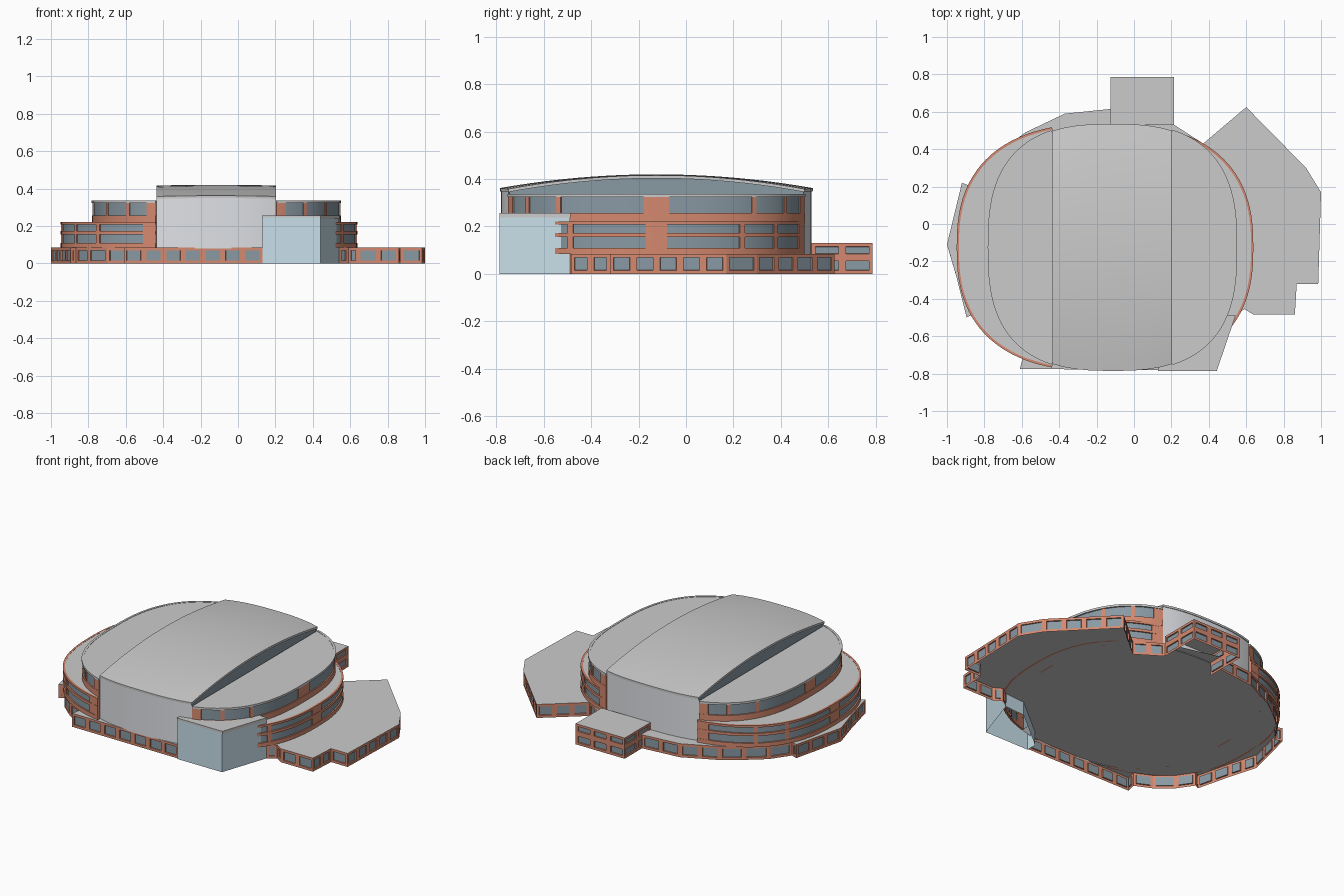
import bpy, bmesh
from math import cos, sin, asin, acos, pi, hypot, copysign

if "Cube" in bpy.data.objects:
    bpy.data.objects.remove(bpy.data.objects["Cube"])


def mat(name, *rgb):
    m = bpy.data.materials.new(name)
    m.diffuse_color = (*rgb, 1)
    m.use_nodes = True
    m.node_tree.nodes["Principled BSDF"].inputs["Base Color"].default_value = m.diffuse_color
    return m


BRICK = mat("brick", 0.66, 0.25, 0.16)
GLASS = mat("dark_glass", 0.25, 0.32, 0.37)
PALE = mat("pale_glass", 0.58, 0.74, 0.82)
METAL = mat("metal_cladding", 0.74, 0.76, 0.79)
ROOF = mat("roof_grey", 0.8, 0.8, 0.8)


def finish(name, bm, *mats):
    me = bpy.data.meshes.new(name)
    bm.normal_update()
    bm.to_mesh(me)
    bm.free()
    for m in mats:
        me.materials.append(m)
    ob = bpy.data.objects.new(name, me)
    bpy.context.collection.objects.link(ob)
    return ob


def face(bm, pts, mi=0):
    f = bm.faces.new([bm.verts.new(p) for p in pts])
    f.material_index = mi
    return f


def shell(name, pts, z0, z1, wall):
    """Open-bottomed prism with grey top."""
    bm = bmesh.new()
    face(bm, [(x, y, z1) for x, y in pts], 1)
    for (ax, ay), (bx, by) in zip(pts, pts[1:] + pts[:1]):
        face(bm, [(ax, ay, z0), (bx, by, z0), (bx, by, z1), (ax, ay, z1)])
    bmesh.ops.remove_doubles(bm, verts=bm.verts, dist=1e-5)
    return finish(name, bm, wall, ROOF)


def windowed(name, pts, rows, skip=()):
    """Open-bottomed brick block with recessed windows on every wall."""
    bm = bmesh.new()
    quads = []
    for i, (a, b) in enumerate(zip(pts, pts[1:] + pts[:1])):
        if i in skip:
            continue
        n = max(1, round(hypot(b[0] - a[0], b[1] - a[1]) / 0.105))
        P = [(a[0] + (b[0] - a[0]) * k / n, a[1] + (b[1] - a[1]) * k / n) for k in range(n + 1)]
        for p, q in zip(P, P[1:]):
            for z0, z1 in zip(rows, rows[1:]):
                quads.append(face(bm, [(*p, z0), (*q, z0), (*q, z1), (*p, z1)]))
    bm.normal_update()
    bmesh.ops.inset_individual(bm, faces=quads, thickness=0.015, depth=0, use_even_offset=True)
    bmesh.ops.inset_individual(bm, faces=quads, thickness=0.001, depth=-0.007, use_even_offset=True)
    for f in quads:
        f.material_index = 1
    face(bm, [(x, y, rows[-1]) for x, y in pts], 2)
    return finish(name, bm, BRICK, GLASS, ROOF)


# Rounded-oval outlines: centre x, half width, exponent
CY, B = -0.125, 0.655
DRUM, TIER = (-0.115, 0.658, 2.7), (-0.155, 0.785, 2.5)
XL, XR = -0.437, 0.203


def oval(s, t, o=0.0):
    cx, a, n = s
    c, d = cos(t), sin(t)
    return (cx + (a + o) * copysign(abs(c) ** (2 / n), c),
            CY + (B + o) * copysign(abs(d) ** (2 / n), d))


def limits(s, side):
    cx, a, n = s
    edge = XR - cx if side > 0 else cx - XL
    t = acos((edge / a) ** (n / 2))
    return (0 if side > 0 else pi), t


def arc(t0, t1, n):
    return [t0 + (t1 - t0) * i / n for i in range(n + 1)]


def band(bm, s, t0, t1, z0, z1, o, n):
    """Curved bar standing proud of an oval wall."""
    rings = []
    for t in arc(t0, t1, n):
        i, u = oval(s, t, -0.004), oval(s, t, o)
        rings.append([bm.verts.new((*p, z)) for p, z in ((i, z0), (u, z0), (u, z1), (i, z1))])
    for a, b in zip(rings, rings[1:]):
        for k in range(4):
            bm.faces.new((a[k], b[k], b[k - 3], a[k - 3]))
    bm.faces.new(rings[0])
    bm.faces.new(rings[-1][::-1])


def storey(name, s, side, z0, z1, bands, posts, proud):
    """Glazed crescent with brick bands, posts and a grey rim."""
    mid, T = limits(s, side)
    shell(name + "_glazing", [oval(s, t) for t in arc(mid - T, mid + T, 40)], z0, z1, GLASS)
    bm = bmesh.new()
    for a, b in bands:
        band(bm, s, mid - T, mid + T, a, b, proud, 40)
    for dy in posts:
        t = asin((dy / B) ** (s[2] / 2))
        for sg in ((1, -1) if dy else (1,)):
            w = 0.035 if dy == 0 else 0.02
            band(bm, s, mid + sg * t - w, mid + sg * t + w, z0, z1 - 0.004, proud * 0.7, 3)
    for sg in (-1, 1):
        band(bm, s, mid + sg * (T - 0.09), mid + sg * T, z0, z1 - 0.004, proud * 0.8, 4)
    bmesh.ops.recalc_face_normals(bm, faces=bm.faces)
    finish(name + "_brickwork", bm, BRICK)


for side, label in ((1, "right"), (-1, "left")):
    storey(label + "_gallery", TIER, side, 0.085, 0.22,
           [(0.085, 0.11), (0.155, 0.172), (0.208, 0.221)], (0, 0.36, 0.5), 0.008)
    storey(label + "_drum", DRUM, side, 0.085, 0.335, [(0.215, 0.257)], (0, 0.41, 0.54), 0.007)
    mid, T = limits(DRUM, side)
    bm = bmesh.new()
    band(bm, DRUM, mid - T, mid + T, 0.324, 0.337, 0.009, 40)
    bmesh.ops.recalc_face_normals(bm, faces=bm.faces)
    finish(label + "_drum_rim", bm, ROOF)


# Arched central roof strip
def half_y(x):
    cx, a, n = DRUM
    return B * (1 - abs((x - cx) / a) ** n) ** (1 / n)


def roof_z(x, v):
    u = (x + 0.117) / 0.32
    return 0.358 + 0.058 * (1 - v * v) + 0.004 * (1 - u * u)


XS = [XL + (XR - XL) * i / 10 for i in range(11)]
VS = [-1 + i / 10 for i in range(21)]
bm = bmesh.new()
grid = [[bm.verts.new((x, CY + v * (half_y(x) + 0.005), roof_z(x, v))) for v in VS] for x in XS]
for a, b in zip(grid, grid[1:]):
    for j in range(20):
        bm.faces.new((a[j], b[j], b[j + 1], a[j + 1]))
ext = bmesh.ops.extrude_face_region(bm, geom=bm.faces[:], use_keep_orig=True)
low = [g for g in ext["geom"] if isinstance(g, bmesh.types.BMVert)]
bmesh.ops.translate(bm, vec=(0, 0, -0.013), verts=low)
bmesh.ops.recalc_face_normals(bm, faces=bm.faces)
finish("arched_roof", bm, ROOF)

# Bowed end walls and glazed sides beneath the arch
bm = bmesh.new()
for a, b in zip(XS, XS[1:]):
    for sg in (-1, 1):
        p, q = (a, CY + sg * half_y(a)), (b, CY + sg * half_y(b))
        if sg > 0:
            p, q = q, p
        face(bm, [(*p, 0.08), (*q, 0.08), (*q, 0.352), (*p, 0.352)])
bmesh.ops.remove_doubles(bm, verts=bm.verts, dist=1e-5)
finish("end_walls", bm, METAL)
bm = bmesh.new()
for x, e in ((XL + 0.01, 1), (XR - 0.01, -1)):
    h = half_y(x)
    pts = [(x, CY + v * h, roof_z(x, v) - 0.01) for v in VS]
    pts = [(x, CY - h, 0.3)] + pts + [(x, CY + h, 0.3)]
    face(bm, pts[::e])
finish("clerestory_glazing", bm, GLASS)

# Ground floor with angular wings; gap left for the entrance tower
base = [(-.61, -.775), (.13, -.78), (.13, -.72), (.4, -.5), (.54, -.49), (.59, -.455), (.64, -.485),
        (.86, -.485), (.87, -.32), (.985, -.32), (1, .17), (.92, .3), (.6, .625), (.37, .43),
        (.215, .53), (-.125, .615), (-.37, .59), (-.58, .49), (-.69, .41), (-.8, .32), (-.88, .205),
        (-.92, .22), (-1, -.11), (-.95, -.28), (-.895, -.5), (-.865, -.485), (-.8, -.58),
        (-.7, -.665), (-.595, -.715)]
windowed("ground_floor", base, (0, 0.085), skip=(1, 2, 3, 14))

# Rear annex
windowed("rear_annex", [(-.125, .53), (.215, .53), (.215, .787), (-.125, .787)],
         (0, 0.07, 0.13), skip=(0,))

# Glass entrance tower with parapet
tower = [(.13, -.787), (.44, -.787), (.54, -.49), (.4, -.5), (.13, -.72)]
shell("entrance_tower", tower, 0, 0.244, PALE)
cap = [(.127, -.787), (.442, -.787), (.544, -.487), (.4, -.497), (.127, -.717)]
shell("entrance_tower_roof", cap, 0.238, 0.257, ROOF)

# Smooth curved walls, keep hard edges
bpy.ops.object.select_all(action='SELECT')
bpy.context.view_layer.objects.active = bpy.context.selected_objects[0]
bpy.ops.object.shade_smooth_by_angle(angle=0.4)
